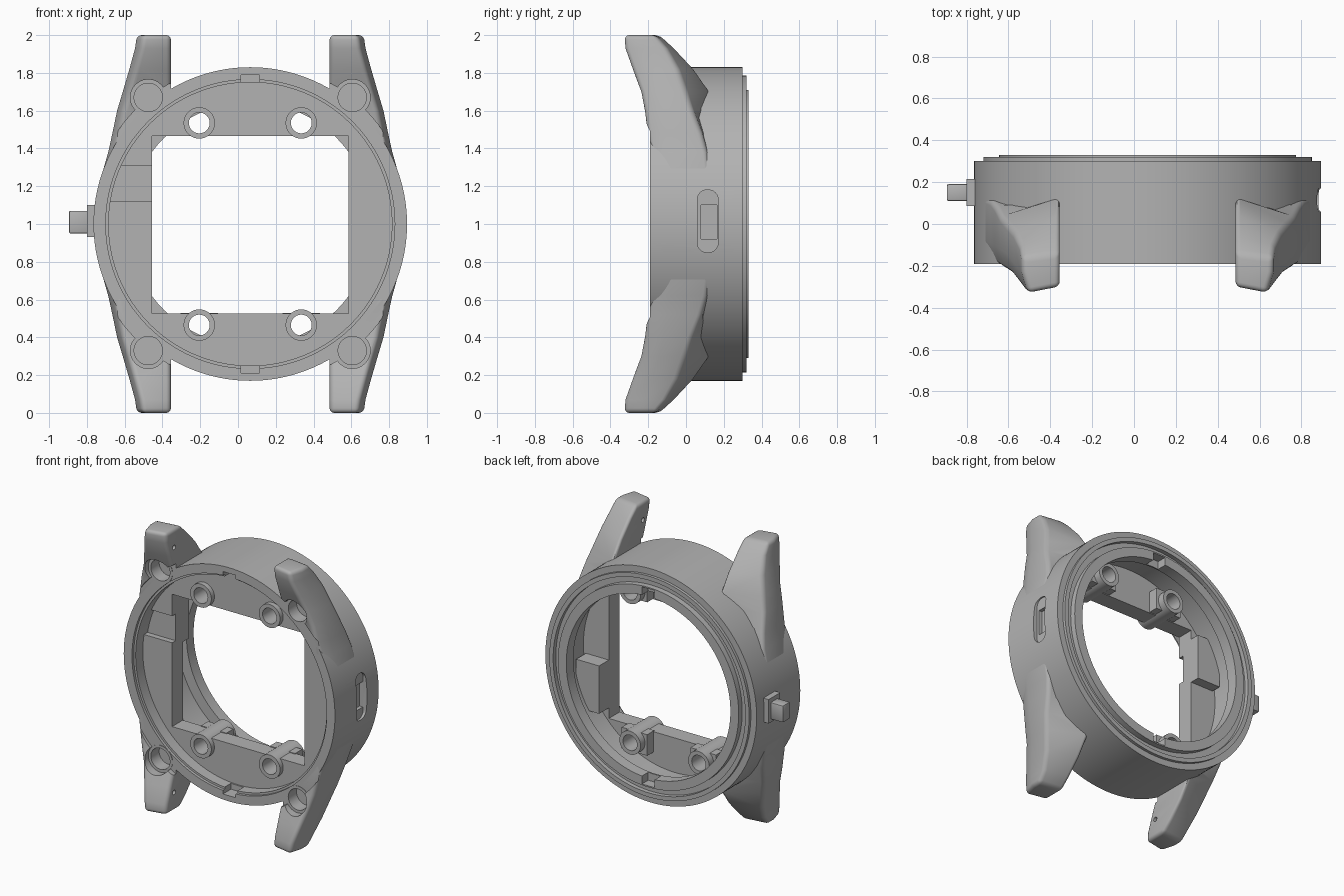
import bpy, bmesh, math
from mathutils import Matrix, Vector

if "Cube" in bpy.data.objects:
    bpy.data.objects.remove(bpy.data.objects["Cube"])

CENTRE = Vector((0.065, 0, 1.0))    # axis of the round case
QUADRANTS = [(sx, sz) for sx in (-1, 1) for sz in (-1, 1)]

grey = bpy.data.materials.new("satin_grey")
grey.use_nodes = True
grey.diffuse_color = (0.45, 0.45, 0.45, 1)
grey.node_tree.nodes["Principled BSDF"].inputs["Base Color"].default_value = grey.diffuse_color


def finish(name, bm):
    bmesh.ops.recalc_face_normals(bm, faces=bm.faces)
    mesh = bpy.data.meshes.new(name)
    bm.to_mesh(mesh)
    bm.free()
    mesh.materials.append(grey)
    ob = bpy.data.objects.new(name, mesh)
    ob.location = CENTRE
    bpy.context.collection.objects.link(ob)
    return ob


def activate(ob):
    bpy.ops.object.select_all(action='DESELECT')
    ob.select_set(True)
    bpy.context.view_layer.objects.active = ob


def smooth(ob):
    activate(ob)
    bpy.ops.object.shade_smooth_by_angle(angle=math.radians(30))


def box(name, x, y, z):
    bm = bmesh.new()
    bmesh.ops.create_cube(bm, size=1)
    for v in bm.verts:
        v.co = [(a + b) / 2 + c * abs(b - a) for (a, b), c in zip((x, y, z), v.co)]
    return finish(name, bm)


def rod(name, radius, x, y, z, axis='Y', segments=48):
    """Cylinder; the entry of x, y, z along the axis is a (start, end) pair."""
    span = y if axis == 'Y' else x
    mid = sum(span) / 2
    place = Vector((x, mid, z) if axis == 'Y' else (mid, y, z))
    turn = Matrix.Rotation(math.pi / 2, 4, 'X' if axis == 'Y' else 'Y')
    bm = bmesh.new()
    bmesh.ops.create_cone(bm, cap_ends=True, segments=segments, radius1=radius, radius2=radius,
                          depth=abs(span[1] - span[0]), matrix=Matrix.Translation(place) @ turn)
    return finish(name, bm)


def skin(bm, p, q):
    """Bridge two matching closed loops of vertices."""
    for j in range(len(p)):
        k = (j + 1) % len(p)
        bm.faces.new((p[j], p[k], q[k], q[j]))


def lathe(name, profile, segments=160):
    """Spin a closed (radius, y) profile about the y axis."""
    bm = bmesh.new()
    rings = []
    for i in range(segments):
        a = 2 * math.pi * i / segments
        rings.append([bm.verts.new((r * math.cos(a), y, r * math.sin(a))) for r, y in profile])
    for i in range(segments):
        skin(bm, rings[i], rings[(i + 1) % segments])
    return finish(name, bm)


def apply(ob, kind, **settings):
    activate(ob)
    mod = ob.modifiers.new(kind.lower(), kind)
    for key, value in settings.items():
        setattr(mod, key, value)
    bpy.ops.object.modifier_apply(modifier=mod.name)


def cut(ob, *cutters):
    for c in cutters:
        c.hide_render = True
        apply(ob, 'BOOLEAN', operation='DIFFERENCE', solver='EXACT', object=c)
        bpy.data.objects.remove(c)


# Round case with stepped back rings and an open front recess
case = lathe("case", [
    (.83, -.19), (.83, .30), (.785, .30), (.785, .32), (.755, .32), (.755, .29),
    (.71, .29), (.71, .33), (.645, .33), (.645, .25), (.72, .25), (.72, 0),
    (.75, 0), (.75, -.17), (.765, -.17), (.765, -.19)])

# Locating notches at the top and bottom, front and back
for s in (-1, 1):
    cut(case,
        box("front_notch", (-.05, .05), (-.25, -.1), (s * .70, s * .79)),
        box("back_notch", (-.05, .05), (.26, .4), (s * .60, s * .70)))

# Rounded slot in the left wall with a deeper rectangular pocket
slot = box("slot", (.80, .9), (.06, .17), (-.15, .18))
bm = bmesh.new()
bm.from_mesh(slot.data)
bmesh.ops.bevel(bm, geom=[e for e in bm.edges
                          if abs((e.verts[0].co - e.verts[1].co).normalized().x) > .9],
                offset=.05, segments=8, profile=.5, affect='EDGES')
bm.to_mesh(slot.data)
bm.free()
cut(case, slot, box("slot_pocket", (.775, .9), (.08, .165), (-.08, .10)))

# Lugs: z, outer x, front y, ridge y on the outer flank, back y on the inner side
LUG_INNER = .42
STATIONS = [
    (1.0, .60, -.33, -.16, -.14), (.93, .61, -.325, -.10, -.06), (.82, .64, -.285, -.04, .045),
    (.70, .675, -.24, 0, .13), (.60, .705, -.22, .035, .13), (.48, .73, -.205, .085, .13),
    (.38, .752, -.19, .115, .13), (.30, .775, -.18, .125, .13), (.15, .80, -.16, .125, .13)]
for sx, sz in QUADRANTS:
    bm = bmesh.new()
    rings = [[bm.verts.new((sx * x, y, sz * z)) for x, y in
              ((LUG_INNER, yf + .03), (xo - .03, yf), (xo, yf + .1), (xo, yr), (LUG_INNER, yb))]
             for z, xo, yf, yr, yb in STATIONS]
    for p, q in zip(rings, rings[1:]):
        skin(bm, p, q)
    bm.faces.new(rings[0])
    bm.faces.new(rings[-1])
    side = ("right", "left")[sx > 0]
    level = ("lower", "upper")[sz > 0]
    lug = finish(f"{level}_{side}_lug", bm)
    apply(lug, 'BEVEL', width=.025, segments=4, limit_method='ANGLE', angle_limit=math.radians(40))

    # Keep the lug clear of the case and rim, then cut the screw recess and strap pin hole
    screw_x, screw_z = sx * .54, sz * .67
    cut(lug,
        rod("case_clearance", .79, 0, (-.6, .6), 0, segments=160),
        rod("rim_clearance", .857, 0, (-.6, -.19), 0, segments=160),
        rod("screw_recess", .095, screw_x, (-.6, -.188), screw_z),
        rod("screw_hole", .075, screw_x, (-.6, -.10), screw_z),
        rod("pin_hole", .016, (sx * .38, sx * .50), -.21, sz * .87, axis='X', segments=20))
    smooth(lug)
    cut(case, rod("screw_hole", .075, screw_x, (-.6, -.10), screw_z))

    # Screw boss
    boss = rod(f"{level}_{side}_screw_boss", .095, screw_x, (-.193, 0), screw_z)
    cut(boss, rod("screw_hole", .075, screw_x, (-.6, -.10), screw_z))
    smooth(boss)
smooth(case)

# Inner mounting plate with a rectangular window and a side channel
plate = rod("mounting_plate", .76, 0, (-.09, .03), 0, segments=160)
cut(plate, box("window", (-.52, .52), (-.5, .5), (-.475, .465)),
    box("channel", (-.8, -.45), (-.2, -.05), (.12, .31)))
for sx, sz in QUADRANTS:
    cut(plate, rod("plate_hole", .055, sx * .27, (-.5, .5), sz * .535))
smooth(plate)

# Hollow standoffs, each with a backing pad
for sx, sz in QUADRANTS:
    x, z = sx * .27, sz * .535
    tube = rod("standoff", .083, x, (-.125, .15), z)
    pad = box("standoff_pad", (x - .1, x + .1), (.02, .10), (sz * .47, sz * .62))
    for part in (tube, pad):
        cut(part, rod("standoff_hole", .055, x, (-.5, .5), z))
        smooth(part)

# Support blocks behind the plate, reaching out to the case wall
box("left_support_block", (.52, .70), (.02, .14), (-.40, -.06))
box("right_support_block", (-.70, -.52), (.02, .10), (.08, .40))

# Side button
box("button_collar", (-.865, -.80), (.085, .215), (-.07, .10))
button = box("button", (-.96, -.85), (.11, .19), (-.05, .07))
apply(button, 'BEVEL', width=.008, segments=2)
smooth(button)
